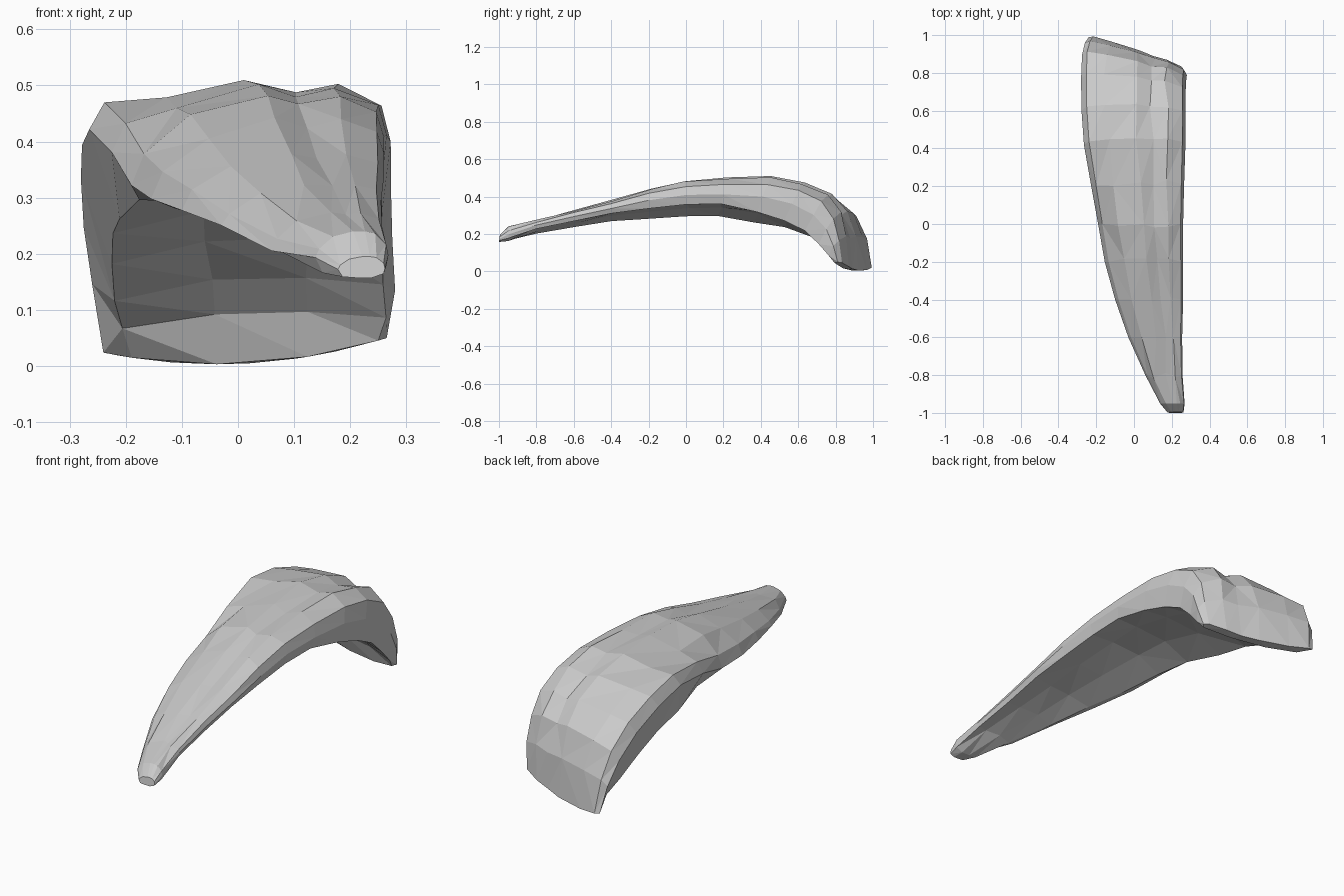
import bpy, bmesh, random
from mathutils import Vector

random.seed(4)

grey = bpy.data.materials.new("bone grey")
grey.diffuse_color = (0.6, 0.6, 0.6, 1)

# Stations from thin tip to hooked end:
# outer y, outer z, inner y, inner z, left x, right x, end slant
STATIONS = [
    (-0.995, 0.195, -1.00, 0.157, 0.178, 0.262, 0),
    (-0.95, 0.24, -0.95, 0.162, 0.138, 0.268, 0),
    (-0.80, 0.275, -0.80, 0.20, 0.06, 0.257, 0),
    (-0.60, 0.325, -0.60, 0.24, -0.03, 0.255, 0),
    (-0.40, 0.38, -0.40, 0.27, -0.10, 0.26, 0),
    (-0.20, 0.44, -0.20, 0.285, -0.155, 0.26, 0),
    (0.00, 0.485, 0.00, 0.295, -0.19, 0.26, 0),
    (0.22, 0.50, 0.17, 0.295, -0.225, 0.265, 0),
    (0.45, 0.507, 0.36, 0.265, -0.265, 0.272, 0),
    (0.63, 0.475, 0.52, 0.235, -0.278, 0.273, 0.02),
    (0.78, 0.415, 0.65, 0.185, -0.28, 0.273, 0.07),
    (0.87, 0.32, 0.755, 0.12, -0.275, 0.275, 0.13),
    (0.908, 0.19, 0.825, 0.07, -0.26, 0.28, 0.16),
    (0.925, 0.003, 0.865, 0.003, -0.24, 0.265, 0.17),
]

# Cross-section: across (0 left, 1 right), depth on the shaft, depth on the hook
SECTION = [
    (0.00, 0.90, 0.35), (0.05, 0.60, 0.14), (0.24, 0.20, 0.06), (0.52, 0.00, 0.00),
    (0.68, 0.08, 0.09), (0.82, 0.01, 0.02), (0.97, 0.15, 0.18), (1.00, 0.40, 0.48),
    (0.97, 0.66, 0.86), (0.72, 0.66, 0.80), (0.40, 0.78, 0.83), (0.10, 1.00, 1.00),
]
# Rounder cross-section for the two tip stations
TIP = [0.6, 0.4, 0.12, 0.0, 0.0, 0.05, 0.3, 0.55, 0.8, 1.0, 1.0, 0.95]

bm = bmesh.new()
rings = []
for i, (yo, zo, yi, zi, xl, xr, slant) in enumerate(STATIONS):
    last = i == len(STATIONS) - 1
    rough = (xr - xl) / 0.55
    ring = []
    for k, (u, shaft_t, hook_t) in enumerate(SECTION):
        # The left edge lifts earlier along the shaft than the right edge
        start = -0.05 if u < 0.2 and k < 3 else 0.15
        hook = min(max((yo - start) / 0.45, 0), 1)
        t = TIP[k] if i < 2 else shaft_t + (hook_t - shaft_t) * hook
        p = Vector((xl + (xr - xl) * u,
                    yo + (yi - yo) * t + slant * (0.5 - u),
                    zo + (zi - zo) * t))
        if last:  # rounded lower rim
            p.z += 0.13 * (u - 0.4) ** 2
        elif i > 1:  # slightly uneven, chipped surface
            p.z += random.uniform(-0.004, 0.003)
            if 0.1 < u < 0.9:
                p.x += random.uniform(-0.012, 0.012) * rough
                p.y += random.uniform(-0.02, 0.02) * (1 - 0.7 * hook)
        ring.append(bm.verts.new(p))
    rings.append(ring)

# Skin between the rings, split into facets
n = len(SECTION)
for a, b in zip(rings, rings[1:]):
    for k in range(n):
        m = (k + 1) % n
        bm.faces.new((a[k], a[m], b[m], b[k]))

# Tip and hook end caps
bm.faces.new(rings[0][::-1])
bm.faces.new(rings[-1])
bmesh.ops.triangulate(bm, faces=bm.faces[:], quad_method='SHORT_EDGE')
bmesh.ops.recalc_face_normals(bm, faces=bm.faces[:])

mesh = bpy.data.meshes.new("curved_horn")
bm.to_mesh(mesh)
bm.free()
mesh.materials.append(grey)
horn = bpy.data.objects.new("curved_horn", mesh)
bpy.context.collection.objects.link(horn)
